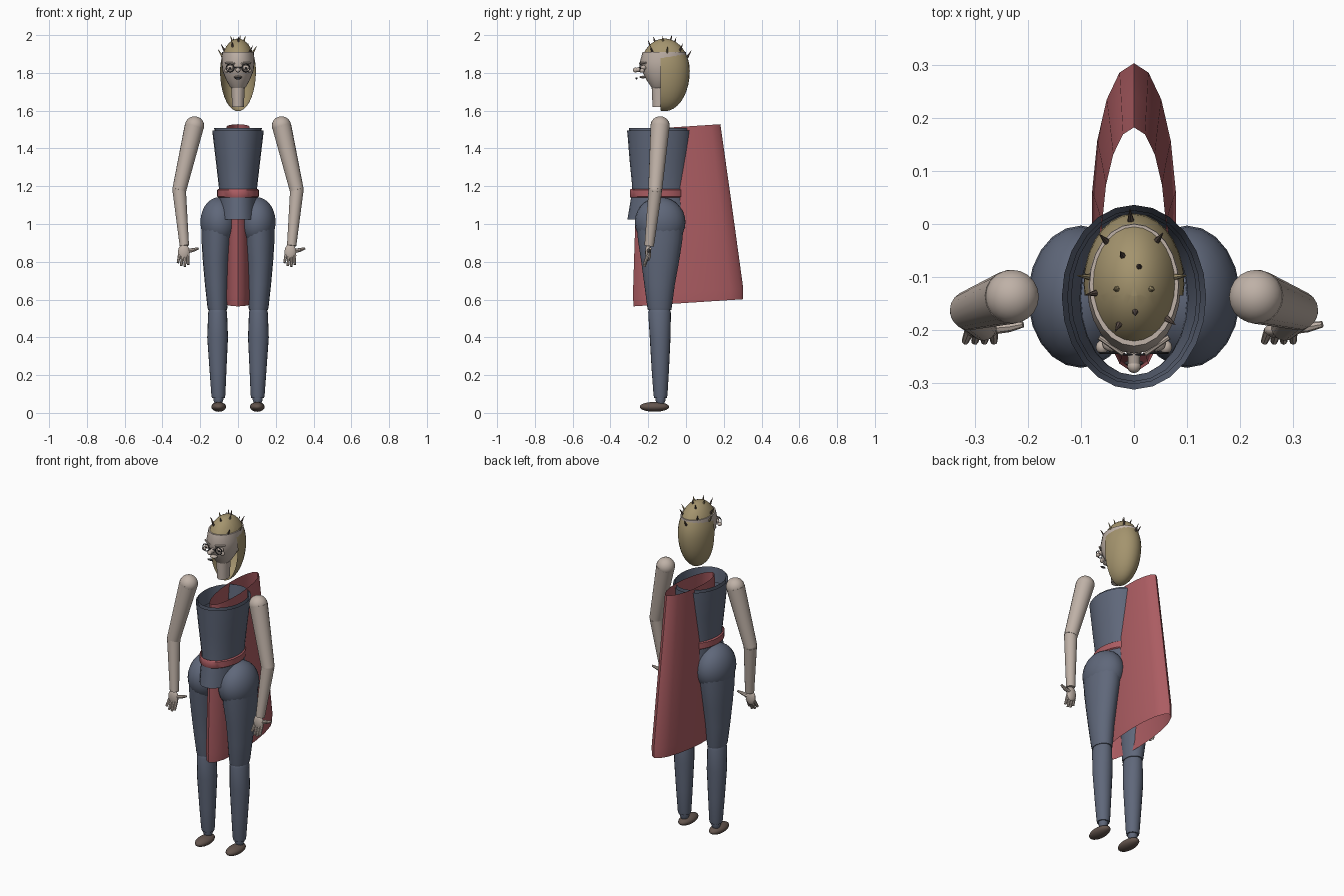
import bpy, bmesh, math
from mathutils import Vector

if "Cube" in bpy.data.objects:
    bpy.data.objects.remove(bpy.data.objects["Cube"])


def material(name, rgb):
    m = bpy.data.materials.new(name)
    m.diffuse_color = (*rgb, 1)
    m.use_nodes = True
    m.node_tree.nodes["Principled BSDF"].inputs["Base Color"].default_value = m.diffuse_color
    return m


BLUE = material("slate_blue", (0.115, 0.137, 0.195))
RED = material("dusty_red", (0.41, 0.108, 0.122))
SKIN = material("pale_skin", (0.52, 0.44, 0.385))
HAIR = material("straw_hair", (0.37, 0.295, 0.155))
SHOE = material("brown_shoe", (0.125, 0.09, 0.075))
DARK = material("dark_grey", (0.04, 0.04, 0.045))


def finish(bm, name, mat, angle=40):
    bmesh.ops.recalc_face_normals(bm, faces=bm.faces)
    for f in bm.faces:
        f.smooth = True
    for e in bm.edges:
        e.smooth = len(e.link_faces) < 2 or e.calc_face_angle() < math.radians(angle)
    me = bpy.data.meshes.new(name)
    bm.to_mesh(me)
    bm.free()
    me.materials.append(mat)
    ob = bpy.data.objects.new(name, me)
    bpy.context.collection.objects.link(ob)
    return ob


def loft(name, rings, mat, n=20, caps=True, tilt=0.0):
    """Skin horizontal ellipses given as (x, y, z, rx, ry)."""
    bm = bmesh.new()
    loops = []
    for x, y, z, rx, ry in rings:
        loops.append([bm.verts.new((x + rx * math.sin(a), y + ry * math.cos(a),
                                    z + tilt * ry * math.cos(a)))
                      for a in (2 * math.pi * i / n for i in range(n))])
    for a, b in zip(loops, loops[1:]):
        for i in range(n):
            bm.faces.new((a[i], a[(i + 1) % n], b[(i + 1) % n], b[i]))
    if caps:
        bm.faces.new(loops[0])
        bm.faces.new(loops[-1])
    return finish(bm, name, mat)


def ball(name, c, r, mat, n=20, down=None):
    """Ellipsoid; `down` gives a different lower height for an egg shape."""
    bm = bmesh.new()
    bmesh.ops.create_uvsphere(bm, u_segments=n, v_segments=max(6, n * 2 // 3), radius=1)
    for v in bm.verts:
        h = down if down and v.co.z < 0 else r[2]
        v.co = Vector((c[0] + v.co.x * r[0], c[1] + v.co.y * r[1], c[2] + v.co.z * h))
    return finish(bm, name, mat)


def rod(name, p0, p1, r0, r1, mat, n=8):
    p0, p1 = Vector(p0), Vector(p1)
    d = p1 - p0
    bm = bmesh.new()
    bmesh.ops.create_cone(bm, cap_ends=True, segments=n, radius1=r0, radius2=r1, depth=d.length)
    rot = d.to_track_quat('Z', 'Y')
    for v in bm.verts:
        v.co = rot @ v.co + (p0 + p1) / 2
    return finish(bm, name, mat)


# Torso, collar, belt and skirt
loft("torso", [(0, -.14, 1.14, .1, .145), (0, -.14, 1.2, .102, .145), (0, -.14, 1.33, .117, .158),
               (0, -.138, 1.465, .133, .171), (0, -.138, 1.495, .136, .174)], BLUE, 24, False)
loft("collar", [(0, -.138, 1.42, .118, .158), (0, -.138, 1.507, .126, .164)], BLUE, 24, False)
loft("belt", [(0, -.145, 1.14, .103, .15), (0, -.145, 1.145, .111, .152),
              (0, -.145, 1.18, .111, .152), (0, -.145, 1.185, .103, .148)], RED, 24, False)
loft("skirt", [(0, -.142, 1.025, .1, .168), (0, -.142, 1.15, .1, .147)], BLUE, 24, False)

# Open, flattened tube of a cape
loft("cape", [(0, .0125, .583, .076, .29), (0, .011, .64, .08, .292),
              (0, -.012, 1.08, .07, .255), (0, -.036, 1.514, .061, .218)],
     RED, 18, False, tilt=.065)

for s, side in ((-1, "left"), (1, "right")):
    # Legs
    ball(side + "_hip", (s * .1, -.137, 1.01), (.1, .134, .132), BLUE, 22)
    loft(side + "_thigh", [(s * .108, -.14, .545, .05, .062), (s * .109, -.14, .56, .053, .065),
                           (s * .113, -.14, .68, .062, .081), (s * .115, -.137, .8, .071, .1),
                           (s * .112, -.137, .91, .081, .117), (s * .108, -.137, 1.0, .085, .125)], BLUE)
    loft(side + "_calf", [(s * .104, -.135, .08, .034, .034), (s * .104, -.135, .095, .037, .037),
                          (s * .106, -.136, .23, .045, .046), (s * .108, -.137, .4, .055, .055),
                          (s * .108, -.14, .53, .05, .06), (s * .108, -.14, .545, .046, .056)], BLUE)
    loft(side + "_ankle", [(s * .104, -.135, .05, .02, .02), (s * .104, -.135, .068, .027, .027),
                           (s * .104, -.135, .085, .027, .027)], BLUE, 14)
    ball(side + "_shoe", (s * .102, -.167, .032), (.039, .078, .026), SHOE)

    # Arms
    ball(side + "_shoulder", (s * .23, -.137, 1.52), (.051, .051, .05), SKIN)
    rod(side + "_upper_arm", (s * .231, -.137, 1.52), (s * .311, -.163, 1.18), .051, .037, SKIN, 18)
    ball(side + "_elbow", (s * .311, -.163, 1.18), (.036, .036, .036), SKIN, 16)
    rod(side + "_forearm", (s * .311, -.163, 1.175), (s * .284, -.195, .885), .036, .025, SKIN, 18)

    # Hands, both with the thumb on the same side
    x, y, z = s * .282, -.197, .885
    ball(side + "_palm", (x - .005, y - .003, z - .035), (.032, .016, .045), SKIN, 14)
    for i in range(4):
        fx = x - .028 + i * .015
        length = (.09, .106, .11, .1)[i]
        rod(f"{side}_finger_{i + 1}", (fx, y - .004, z - .05),
            (fx - .008 + i * .003, y - .024, z - length), .0095, .007, SKIN)
    rod(side + "_thumb", (x + .01, y, z - .03), (x + .046, y + .003, z - .022), .012, .01, SKIN)
    rod(side + "_thumb_tip", (x + .046, y + .003, z - .022), (x + .073, y + .008, z - .014),
        .01, .006, SKIN)

# Neck and face
loft("neck", [(0, -.137, 1.62, .031, .04), (0, -.137, 1.73, .037, .045)], SKIN, 18)
loft("face", [(0, -.142, 1.715, .03, .035), (0, -.138, 1.73, .045, .05), (0, -.13, 1.765, .064, .081),
              (0, -.125, 1.81, .082, .108), (0, -.12, 1.86, .088, .124), (0, -.115, 1.91, .084, .115)], SKIN, 24)

# Egg-shaped hair with the face opening cut away
hair = ball("hair", (0, -.113, 1.81), (.095, .133, .172), HAIR, 28, down=.213)
bm = bmesh.new()
bm.from_mesh(hair.data)
for co, no in (((0, -.135, 0), (0, 1, 0)), ((0, 0, 1.89), (0, 0, 1))):
    bmesh.ops.bisect_plane(bm, geom=bm.verts[:] + bm.edges[:] + bm.faces[:],
                           plane_co=co, plane_no=no)
hole = [f for f in bm.faces
        if f.calc_center_median().y < -.135 and f.calc_center_median().z < 1.89]
bmesh.ops.delete(bm, geom=hole, context='FACES')
bm.to_mesh(hair.data)
bm.free()

# Hair spikes standing out from the top of the head
spots = [(-.006, .005), (-.05, -.035), (.042, -.033), (-.02, -.062), (.009, -.082), (-.082, -.1),
         (.076, -.1), (-.03, -.122), (.03, -.122), (-.07, -.13), (.002, -.163), (-.027, -.187), (.06, -.177)]
for i, (x, y) in enumerate(spots):
    u, v = x / .095, (y + .113) / .133
    z = 1.81 + .172 * math.sqrt(max(0.03, 1 - u * u - v * v))
    lean = Vector((x * .3, (y + .113) * .2, .03 if z < 1.96 else .022))
    rod(f"hair_spike_{i + 1}", (x, y, z - .008), Vector((x, y, z)) + lean, .007, .0008,
        HAIR if i in (5, 6, 7, 8) else SHOE, 6)

# Eyes, spectacles, nose and mouth
for s, side in ((-1, "left"), (1, "right")):
    ball(side + "_eye", (s * .042, -.225, 1.828), (.018, .016, .013), SKIN, 12)
    ball(side + "_pupil", (s * .042, -.239, 1.826), (.006, .004, .006), DARK, 8)
    ball(side + "_cheek", (s * .06, -.232, 1.812), (.012, .013, .011), SKIN, 12)
    rod(side + "_brow", (s * .02, -.244, 1.85), (s * .066, -.213, 1.853), .006, .005, SKIN)
    bpy.ops.mesh.primitive_torus_add(location=(s * .042, -.243, 1.826), rotation=(math.pi / 2, 0, 0),
                                     major_radius=.021, minor_radius=.0025,
                                     major_segments=18, minor_segments=6)
    rim = bpy.context.object
    rim.name = side + "_spectacle_rim"
    rim.data.materials.append(DARK)
rod("spectacle_bridge", (-.021, -.246, 1.828), (.021, -.246, 1.828), .0025, .0025, DARK, 6)
rod("nose", (0, -.23, 1.82), (0, -.268, 1.815), .014, .011, SKIN, 10)
ball("nose_tip", (0, -.268, 1.815), (.013, .013, .013), SKIN, 12)
ball("mouth", (0, -.262, 1.771), (.018, .006, .006), DARK, 12)
ball("lower_lip", (0, -.228, 1.778), (.022, .02, .007), SKIN, 12)
